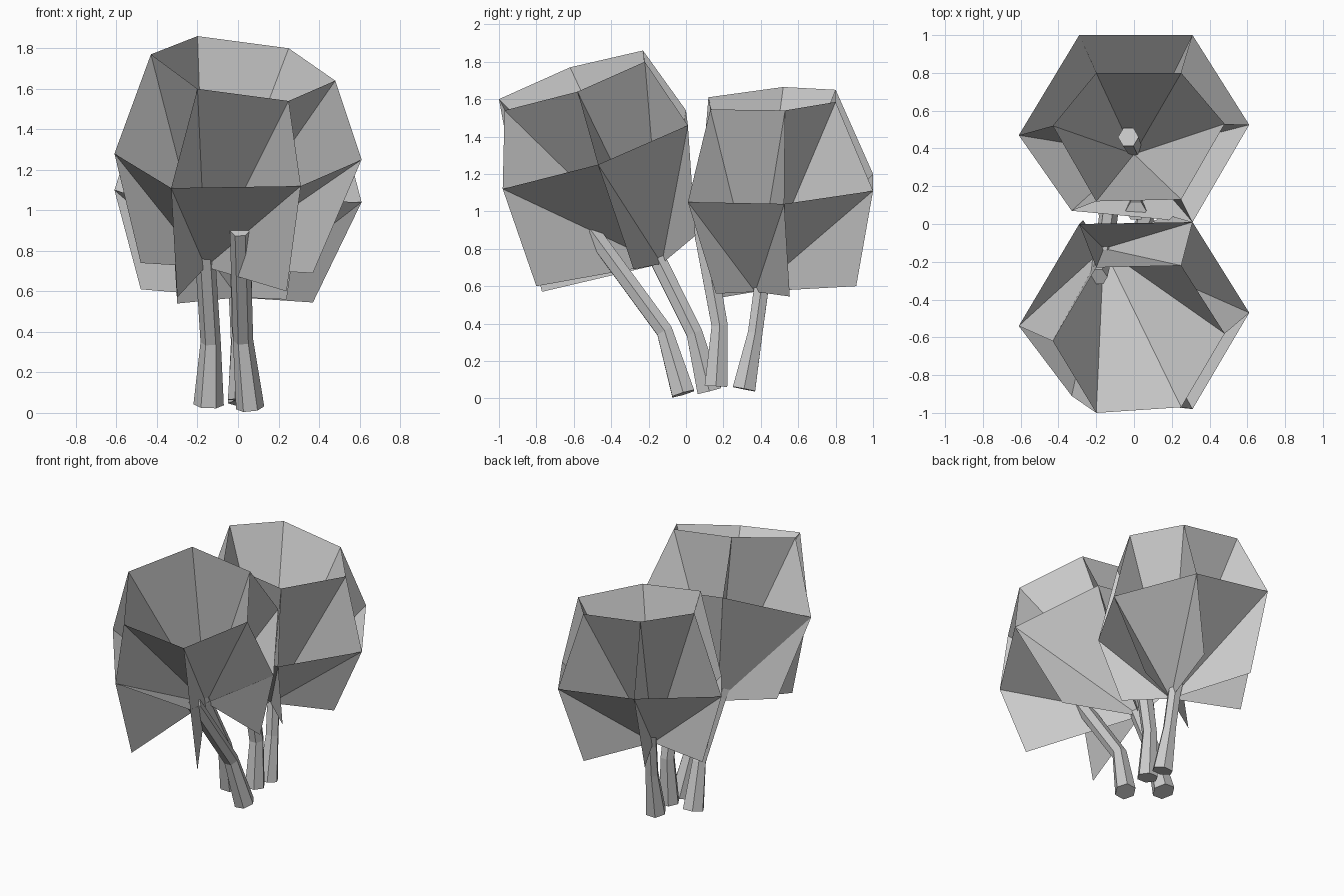
import bpy, bmesh, math
from mathutils import Vector

if "Cube" in bpy.data.objects:
    bpy.data.objects.remove(bpy.data.objects["Cube"])


def finish(bm, name):
    mesh = bpy.data.meshes.new(name)
    bm.to_mesh(mesh)
    bm.free()
    obj = bpy.data.objects.new(name, mesh)
    bpy.context.collection.objects.link(obj)
    return obj


# Widths shared by both crowns, running round from front right to front left
UPPER_X = (.25, .48, .25, -.20, -.43, -.20)
MIDDLE_X = (.31, .61, .31, -.29, -.61, -.33)
LOWER_X = (.24, .37, .17, -.27, -.48, -.30)


def crown(name, hub, upper, middle, lower):
    """Two nested hexagonal cones on one hub, joined by upright leaf fins."""
    bm = bmesh.new()
    centre = bm.verts.new(hub)
    rings = [[bm.verts.new((x, y, z)) for x, (y, z) in zip(xs, yz)]
             for xs, yz in ((UPPER_X, upper), (MIDDLE_X, middle), (LOWER_X, lower))]
    top, mid, low = rings
    for i in range(6):
        j = (i + 1) % 6
        bm.faces.new((top[i], top[j], centre))   # inner cone
        bm.faces.new((mid[j], mid[i], centre))   # outer cone
        bm.faces.new((top[i], centre, mid[i]))   # fin between the cones
        bm.faces.new((mid[i], centre, low[i]))   # hanging fin
    return finish(bm, name)


def trunk(name, path, radii):
    """Bent six-sided trunk, closed at both ends."""
    pts = [Vector(p) for p in path]
    bm = bmesh.new()
    rings = []
    for i, (p, r) in enumerate(zip(pts, radii)):
        along = (pts[min(i + 1, len(pts) - 1)] - pts[max(i - 1, 0)]).normalized()
        side = Vector((0, 1, 0)).cross(along).normalized()
        front = along.cross(side)
        ring = []
        for k in range(6):
            a = math.tau * k / 6
            ring.append(bm.verts.new(p + r * (math.cos(a) * side + math.sin(a) * front)))
        rings.append(ring)
    for a, b in zip(rings, rings[1:]):
        for k in range(6):
            n = (k + 1) % 6
            bm.faces.new((a[k], a[n], b[n], b[k]))
    bm.faces.new(rings[0][::-1])
    bm.faces.new(rings[-1])
    return finish(bm, name)


# Crowns: (y, z) of each ring corner
crown("back_crown", (0, .37, .57),
      ((.13, 1.545), (.53, 1.54), (.80, 1.585), (.80, 1.65), (.52, 1.665), (.12, 1.61)),
      ((.01, 1.05), (.525, 1.04), (1, 1.11), (1, 1.20), (.47, 1.10), (.07, 1.02)),
      ((.16, .56), (.555, .545), (.91, .60), (.85, .65), (.50, .61), (.19, .54)))
crown("front_crown", (-.16, -.13, .72),
      ((-.97, 1.54), (-.58, 1.64), (-.22, 1.80), (-.23, 1.86), (-.62, 1.77), (-1, 1.60)),
      ((-.98, 1.12), (-.47, 1.25), (.01, 1.46), (0, 1.54), (-.54, 1.28), (-.91, 1.11)),
      ((-.80, .60), (-.28, .69), (.05, .87), (.02, .88), (-.34, .74), (-.77, .57)))

# Trunks
trunk("front_crown_long_trunk",
      ((.06, -.015, .025), (.025, -.115, .36), (.01, -.51, .90)), (.07, .05, .05))
trunk("front_crown_short_trunk",
      ((-.145, .125, .04), (-.135, .045, .35), (-.16, -.15, .74), (-.19, -.28, 1.0)),
      (.075, .05, .05, .05))
trunk("back_crown_rear_trunk",
      ((.02, .31, .05), (.01, .37, .35), (0, .40, .57), (-.03, .46, .95)),
      (.07, .045, .045, .055))
trunk("back_crown_front_trunk",
      ((.02, .16, .065), (.02, .18, .39), (.01, .07, 1.0)), (.07, .05, .055))
